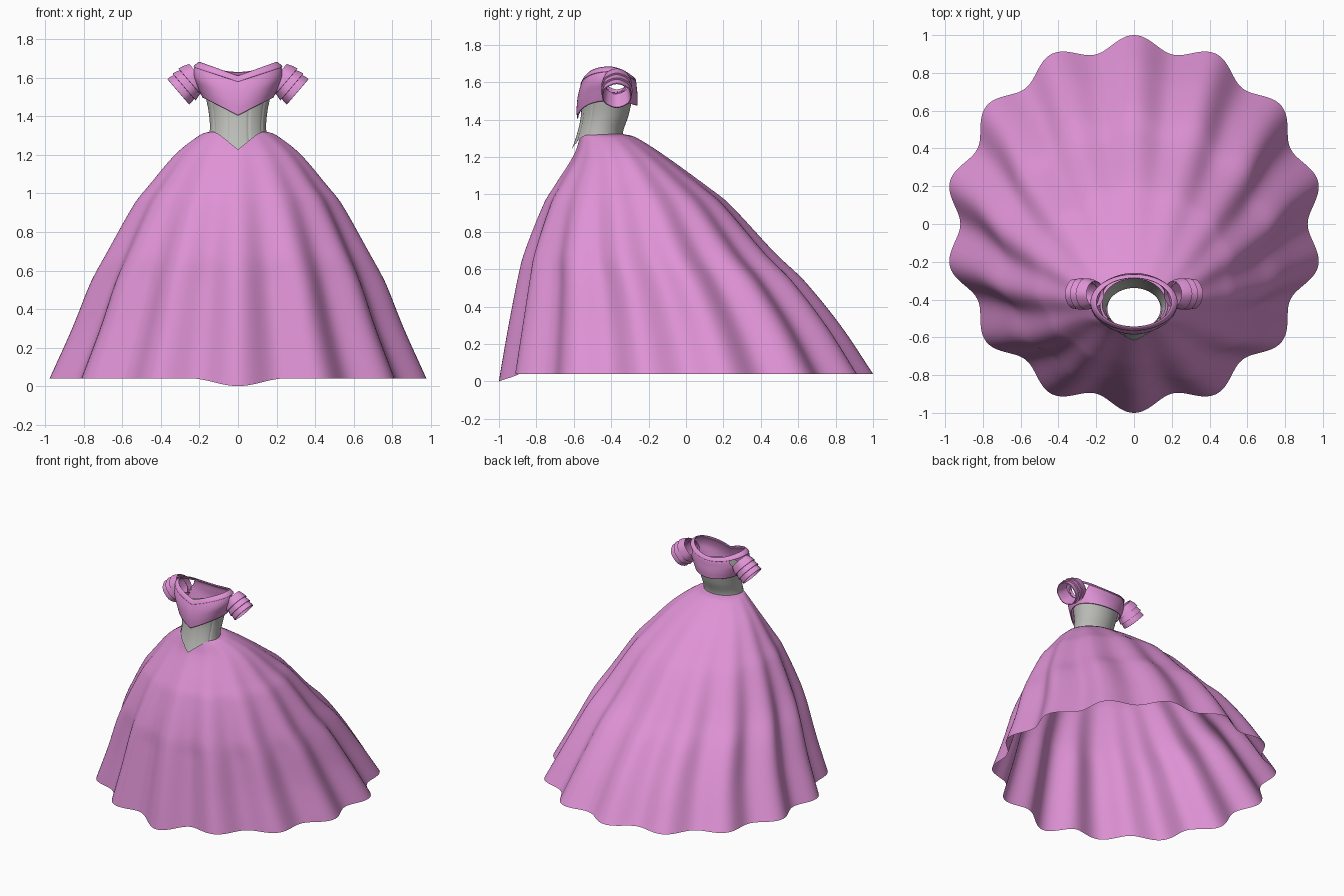
import bpy, bmesh, math
from mathutils import Vector

if "Cube" in bpy.data.objects:
    bpy.data.objects.remove(bpy.data.objects["Cube"])


def material(name, rgb):
    m = bpy.data.materials.new(name)
    m.diffuse_color = (*rgb, 1)
    m.use_nodes = True
    m.node_tree.nodes["Principled BSDF"].inputs["Base Color"].default_value = m.diffuse_color
    return m


PINK = material("orchid_pink", (0.74, 0.29, 0.67))
GREY = material("silver_grey", (0.50, 0.51, 0.48))


def interp(table, t):
    """Smooth (cubic Hermite) lookup in rows of (t, a, b, c...) sorted by t."""
    n = len(table)
    i = 0
    while i < n - 2 and t > table[i + 1][0]:
        i += 1
    p, q = table[i], table[i + 1]
    h = q[0] - p[0]
    s = min(max((t - p[0]) / h, -0.3), 1.2)

    def slope(k, c):
        a, b = table[max(k - 1, 0)], table[min(k + 1, n - 1)]
        return (b[c] - a[c]) / (b[0] - a[0])
    out = []
    for c in range(1, len(p)):
        m0, m1 = slope(i, c) * h, slope(i + 1, c) * h
        out.append((2*s**3 - 3*s*s + 1) * p[c] + (s**3 - 2*s*s + s) * m0
                   + (3*s*s - 2*s**3) * q[c] + (s**3 - s*s) * m1)
    return out


def loft(name, point, nu, nv, mat, skip=None, angle=50, thick=0):
    """Closed-around grid surface from point(angle, v)."""
    bm = bmesh.new()
    rows = [[bm.verts.new(point(2 * math.pi * i / nu, j / nv)) for i in range(nu)]
            for j in range(nv + 1)]
    for j in range(nv):
        for i in range(nu):
            k = (i + 1) % nu
            f = bm.faces.new((rows[j][i], rows[j][k], rows[j + 1][k], rows[j + 1][i]))
            if skip and skip(f.calc_center_median()):
                bm.faces.remove(f)
    me = bpy.data.meshes.new(name)
    bm.to_mesh(me)
    bm.free()
    me.materials.append(mat)
    ob = bpy.data.objects.new(name, me)
    bpy.context.collection.objects.link(ob)
    bpy.ops.object.select_all(action='DESELECT')
    ob.select_set(True)
    bpy.context.view_layer.objects.active = ob
    bpy.ops.object.shade_smooth_by_angle(angle=math.radians(angle))
    if thick:
        mod = ob.modifiers.new("thickness", 'SOLIDIFY')
        mod.thickness = thick
        mod.offset = 0
    return ob


# Angle 0 is the front (-y); sections are ellipses given by half width, front y, back y
def section(a, rx, yf, yb):
    return rx * math.sin(a), (yf + yb) / 2 + (yf - yb) / 2 * math.cos(a)


# Skirt: (drop, height, half width, front y, back y), widening into fourteen folds
SKIRT = [(0, 1.322, .140, -.560, -.335), (.04, 1.305, .195, -.566, -.27),
         (.12, 1.21, .320, -.598, -.12), (.25, 1.04, .465, -.70, .11),
         (.33, .95, .535, -.750, .22), (.54, .68, .68, -.845, .46),
         (.65, .54, .75, -.872, .60), (.82, .30, .845, -.915, .79),
         (1, .04, .96, -.96, .96)]


def skirt(a, v):
    t = v ** 1.4
    z, rx, yf, yb = interp(SKIRT, t)
    x, y = section(a, rx, yf, yb)
    fold = 1 + .042 * min(1, t * 1.5 + .02) * math.cos(14 * a)
    cy = (yf + yb) / 2
    x, y = x * fold, cy + (y - cy) * fold
    # the front hem dips to the ground
    if y < cy and abs(x) < .25:
        z -= .04 * t ** 6 * math.cos(x / .25 * math.pi / 2) ** 2
    return x, y, z


loft("skirt", skirt, 280, 60, PINK)

# Bodice: (height, half width, front y, back y), with a pointed front waist
BODICE = [(1.22, .170, -.618, -.335), (1.325, .147, -.582, -.338),
          (1.42, .152, -.562, -.308), (1.52, .172, -.560, -.285)]


def bodice(a, v):
    x0 = abs(.147 * math.sin(a))
    low = 1.318
    if math.cos(a) > 0:
        low -= .092 * max(0, 1 - x0 / .125) ** 1.25
    z = low + v * (1.51 - low)
    x, y = section(a, *interp(BODICE, z))
    # sewn panel seams: shallow grooves either side of the front and at the sides
    d = a if a < math.pi else 2 * math.pi - a
    g = 1 - .03 * sum(math.exp(-((d - s) / .035) ** 2) for s in (.38, 1.0))
    return x * g, -.44 + (y + .44) * g, z


loft("bodice", bodice, 160, 24, GREY)

# Sleeve axis, running outward and down from the shoulder
START, AXIS = Vector((.19, -.37, 1.63)), Vector((.76, 0, -.65)).normalized()
UP = Vector((.65, 0, .76)).normalized()


def in_armhole(p):
    q = Vector((abs(p.x), p.y, p.z)) - START
    return abs(p.x) > .12 and (q - AXIS * q.dot(AXIS)).length < .066


# Off-shoulder collar: (v, half width, front y, back y)
COLLAR = [(0, .182, -.580, -.264), (.3, .205, -.581, -.262), (.6, .226, -.574, -.266),
          (.88, .222, -.558, -.272), (1, .200, -.545, -.285)]


def collar(a, v):
    x, y = section(a, *interp(COLLAR, v))
    k = abs(math.sin(a))
    if math.cos(a) > 0:
        low, top = 1.405 + .095 * k, 1.605 + .072 * k
    else:
        low, top = 1.475 + .025 * k ** 2, 1.625 + .052 * k ** 2
    return x, y, low + (top - low) * v


loft("collar", collar, 160, 24, PINK, skip=in_armhole, thick=.007)


# Folded trim following the collar's top edge
def collar_trim(a, v):
    x, y, z = collar(a, .86 + .15 * v)
    s = 1.025 if v < .99 else 1.0
    return x * s, -.42 + (y + .42) * s, z + .003


loft("collar_trim", collar_trim, 160, 5, PINK, thick=.004)

# Sleeves: three stacked ruffles, (distance along axis, radius)
TIERS = [(.02, .072), (.05, .084), (.078, .090), (.079, .080), (.10, .086), (.118, .091),
         (.119, .080), (.14, .085), (.157, .086), (.158, .080), (.13, .074), (.06, .068)]

for side, label in ((1, "left"), (-1, "right")):
    def sleeve(a, v, side=side):
        s, r = TIERS[round(v * (len(TIERS) - 1))]
        r *= 1 + .015 * math.cos(6 * a)
        p = START + AXIS * s + UP * (r * math.cos(a)) + Vector((0, .93 * r * math.sin(a), 0))
        return p.x * side, p.y, p.z
    loft(label + "_sleeve", sleeve, 48, len(TIERS) - 1, PINK, angle=40)

# Turn all faces outward
for ob in bpy.context.collection.objects:
    bm = bmesh.new()
    bm.from_mesh(ob.data)
    bmesh.ops.recalc_face_normals(bm, faces=bm.faces)
    bm.to_mesh(ob.data)
    bm.free()
